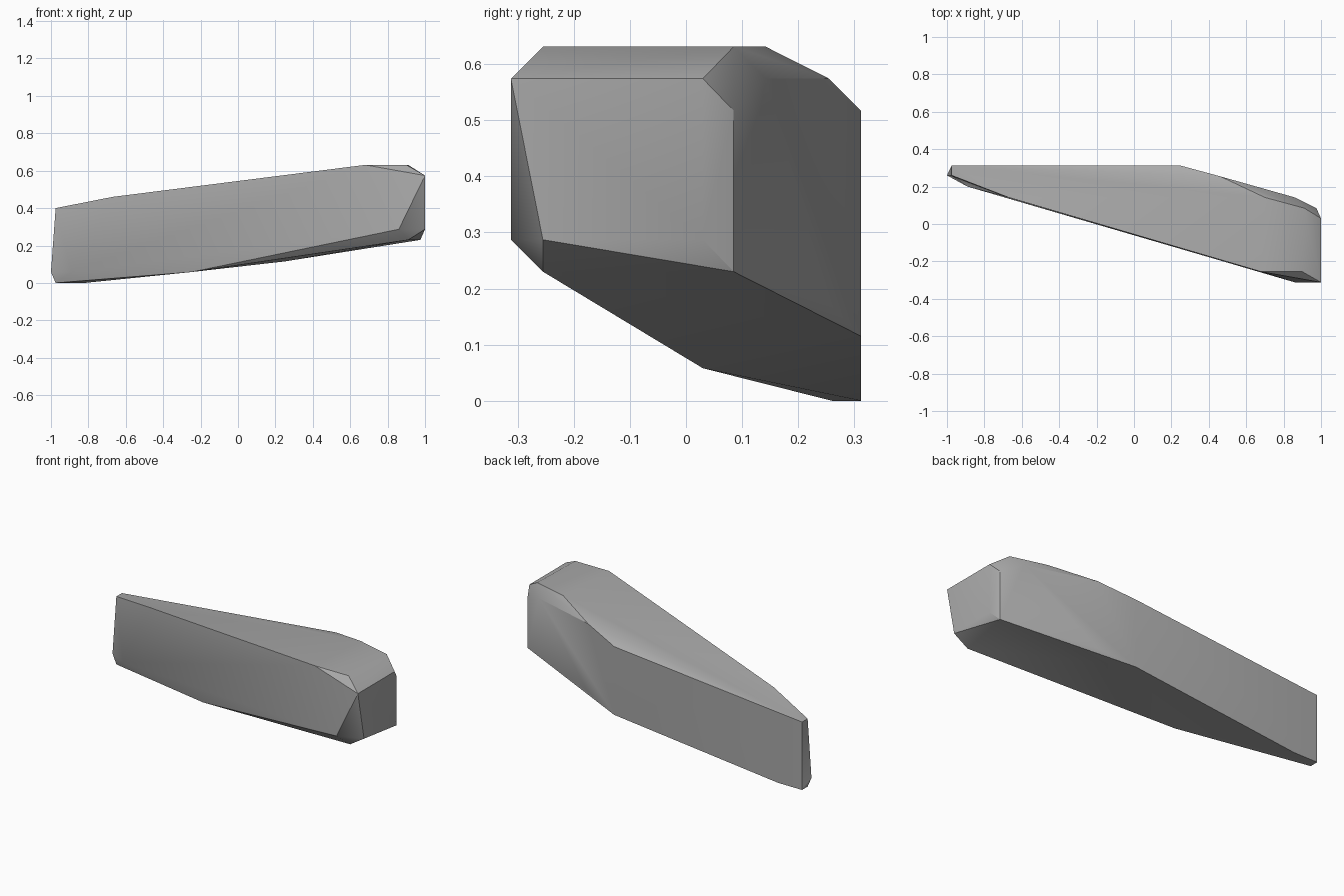
import bpy
import bmesh
from math import radians

default_cube = bpy.data.objects.get("Cube")
if default_cube:
    bpy.data.objects.remove(default_cube, do_unlink=True)


def make_material(name, colour):
    material = bpy.data.materials.new(name)
    material.use_nodes = True
    material.diffuse_color = colour
    material.node_tree.nodes["Principled BSDF"].inputs["Base Color"].default_value = colour
    return material


def make_hull(name, regions, material):
    """Wrap a faceted solid around the corner points of all regions."""
    bm = bmesh.new()
    for corners in regions.values():
        for corner in corners:
            bm.verts.new(corner)
    result = bmesh.ops.convex_hull(bm, input=bm.verts[:])
    unused = {item for key in ("geom_interior", "geom_unused") for item in result[key]
              if isinstance(item, bmesh.types.BMVert)}
    bmesh.ops.delete(bm, geom=list(unused), context="VERTS")
    bmesh.ops.dissolve_limit(bm, angle_limit=radians(1), verts=bm.verts[:], edges=bm.edges[:])
    bmesh.ops.recalc_face_normals(bm, faces=bm.faces[:])
    mesh = bpy.data.meshes.new(name)
    bm.to_mesh(mesh)
    bm.free()
    mesh.materials.append(material)
    obj = bpy.data.objects.new(name, mesh)
    bpy.context.collection.objects.link(obj)
    return obj


# Corners of the stone, grouped by where they sit
FRONT, BACK = -0.312, 0.312
regions = {
    "blunt_end": [(1, FRONT, 0.574), (1, -0.255, 0.287), (1, 0.03, 0.287), (1, 0.03, 0.574)],
    "blunt_end_bevel": [(0.86, FRONT, 0.287), (0.91, -0.255, 0.23),
                        (0.975, 0.085, 0.23), (0.975, 0.085, 0.517)],
    "top": [(0.68, -0.255, 0.631), (0.9, -0.255, 0.631),
            (0.91, 0.085, 0.631), (0.7, 0.142, 0.631)],
    "back_slope": [(0.86, 0.142, 0.574), (0.46, 0.255, 0.574), (0.46, 0.255, 0.173)],
    "back": [(0.25, BACK, 0.517), (0.25, BACK, 0.115)],
    "front_ridge": [(-0.67, 0.142, 0.46), (-0.25, 0.03, 0.058), (-0.89, 0.2, 0.058)],
    "thin_end": [(-0.975, 0.26, 0.4), (-0.975, BACK, 0.4), (-1, 0.26, 0.058)],
    "foot": [(-0.975, 0.26, 0), (-0.975, BACK, 0), (-0.82, BACK, 0)],
}

stone_grey = make_material("stone grey", (0.4, 0.4, 0.4, 1))
stone = make_hull("stone_slab", regions, stone_grey)

# Soft facets with crisp main edges
bpy.ops.object.select_all(action="DESELECT")
stone.select_set(True)
bpy.context.view_layer.objects.active = stone
bpy.ops.object.shade_smooth_by_angle(angle=radians(30))
